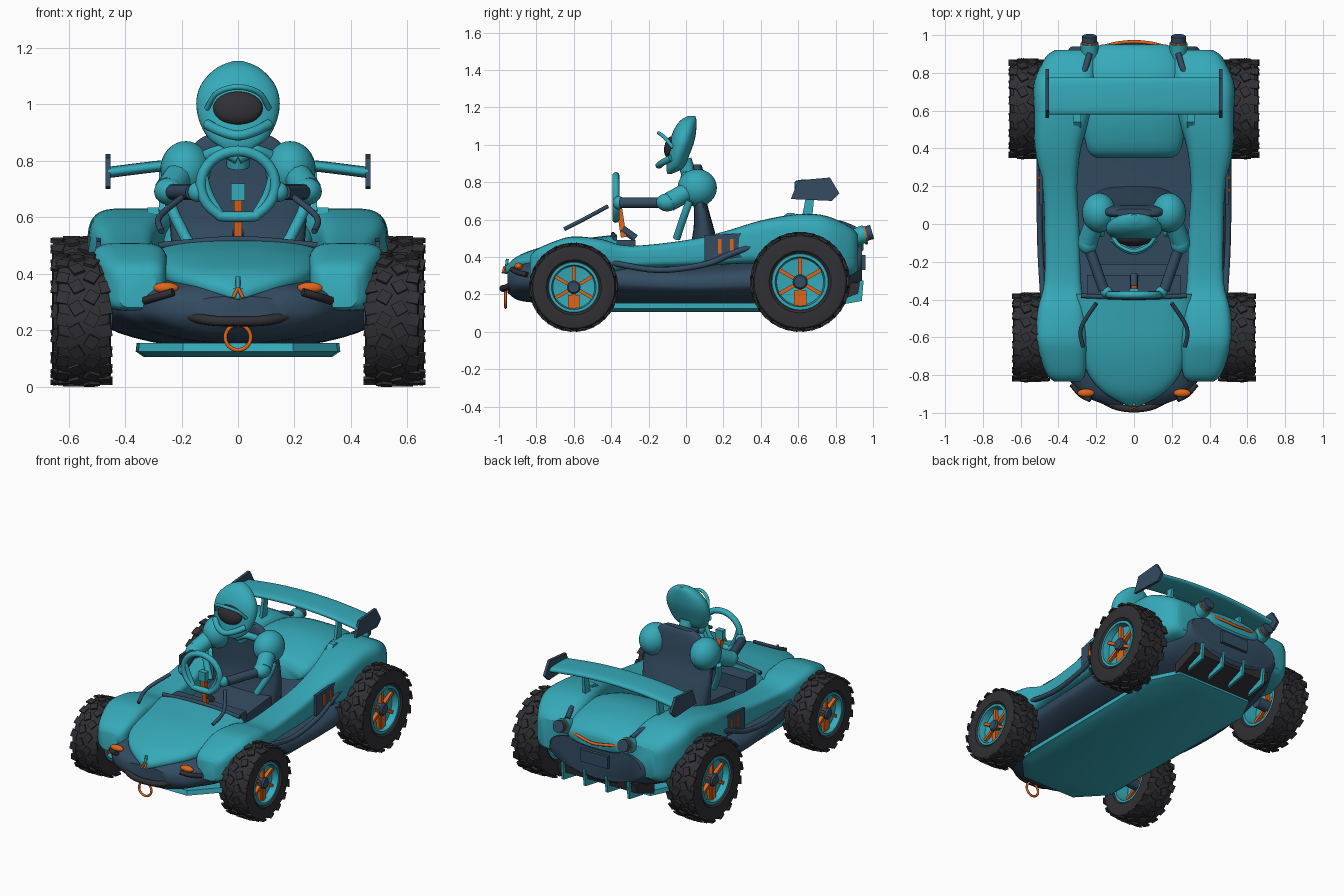
import bpy, bmesh, math
from mathutils import Matrix

if "Cube" in bpy.data.objects:
    bpy.data.objects.remove(bpy.data.objects["Cube"])

def material(name, rgb):
    m = bpy.data.materials.new(name)
    m.diffuse_color = (*rgb, 1)
    m.use_nodes = True
    m.node_tree.nodes["Principled BSDF"].inputs["Base Color"].default_value = m.diffuse_color
    return m

TEAL = material("teal paint", (0.036, 0.40, 0.485))
NAVY = material("slate navy", (0.033, 0.072, 0.12))
ORANGE = material("orange", (0.74, 0.13, 0.011))
BLACK = material("tyre black", (0.03, 0.03, 0.035))

def finish(name, bm, mat):
    bmesh.ops.recalc_face_normals(bm, faces=bm.faces[:])
    me = bpy.data.meshes.new(name)
    bm.to_mesh(me)
    bm.free()
    me.materials.append(mat)
    ob = bpy.data.objects.new(name, me)
    bpy.context.collection.objects.link(ob)
    return ob

def smooth_rows(rows, k=4):
    """Catmull-Rom interpolation through rows of numbers."""
    p = [rows[0]] + list(rows) + [rows[-1]]
    out = []
    for i in range(1, len(p) - 2):
        for j in range(k):
            t = j / k
            out.append([0.5 * (2*b + (c-a)*t + (2*a-5*b+4*c-d)*t*t + (3*b-a-3*c+d)*t**3)
                        for a, b, c, d in zip(p[i-1], p[i], p[i+1], p[i+2])])
    return out + [list(rows[-1])]

def skin(name, rings, mat, closed=False):
    bm = bmesh.new()
    vs = [[bm.verts.new(p) for p in r] for r in rings]
    n = len(vs[0])
    for a, b in zip(vs, vs[1:] + vs[:1] if closed else vs[1:]):
        for i in range(n):
            bm.faces.new((a[i], a[(i+1) % n], b[(i+1) % n], b[i]))
    if not closed:
        bm.faces.new(vs[0])
        bm.faces.new(vs[-1])
    return finish(name, bm, mat)

def loft(name, rows, mat, axis="Y", power=2.5, side=1, low=None, segs=36):
    """Rows: position, a0, a1, b0, b1 of rounded-box sections along an axis."""
    rings = []
    for pos, a0, a1, b0, b1 in smooth_rows(rows):
        ring = []
        for i in range(segs):
            t = 2 * math.pi * i / segs
            c, s = math.cos(t), math.sin(t)
            e = 2 / (low if low and s < 0 else power)
            a = (a0+a1)/2 + (a1-a0)/2 * math.copysign(abs(c)**e, c)
            b = (b0+b1)/2 + (b1-b0)/2 * math.copysign(abs(s)**e, s)
            v = {"X": (pos, a, b), "Y": (a, pos, b), "Z": (a, b, pos)}[axis]
            ring.append((v[0] * side, v[1], v[2]))
        rings.append(ring)
    return skin(name, rings, mat)

def tube(name, pts, r, mat, cyclic=False, side=1):
    pts = [(x * side, y, z) for x, y, z in pts]
    if len(pts) > 2 and not cyclic:
        pts = smooth_rows(pts, 5)
    cu = bpy.data.curves.new(name, "CURVE")
    cu.dimensions = "3D"
    cu.bevel_depth, cu.bevel_resolution, cu.use_fill_caps = r, 4, True
    sp = cu.splines.new("POLY")
    sp.points.add(len(pts) - 1)
    for q, p in zip(sp.points, pts):
        q.co = (*p, 1)
    sp.use_cyclic_u = cyclic
    tmp = bpy.data.objects.new(name, cu)
    bpy.context.collection.objects.link(tmp)
    dg = bpy.context.evaluated_depsgraph_get()
    me = bpy.data.meshes.new_from_object(tmp.evaluated_get(dg))
    bpy.data.objects.remove(tmp)
    me.materials.clear()
    me.materials.append(mat)
    ob = bpy.data.objects.new(name, me)
    bpy.context.collection.objects.link(ob)
    return ob

def box(name, loc, size, mat, tilt=0):
    bm = bmesh.new()
    m = Matrix.Translation(loc) @ Matrix.Rotation(tilt, 4, "X") @ Matrix.Diagonal((*size, 1))
    bmesh.ops.create_cube(bm, size=1, matrix=m)
    return finish(name, bm, mat)

def ball(name, loc, size, mat, tilt=0):
    bm = bmesh.new()
    m = Matrix.Translation(loc) @ Matrix.Rotation(tilt, 4, "X") @ Matrix.Diagonal((*size, 1))
    bmesh.ops.create_uvsphere(bm, u_segments=28, v_segments=16, radius=1, matrix=m)
    return finish(name, bm, mat)

def side_plate(name, yz, x, w, mat):
    return skin(name, [[(x + d, y, z) for y, z in yz] for d in (-w/2, w/2)], mat)

def circle(c, rx, rz, n=32):
    return [(c[0] + rx*math.cos(2*math.pi*i/n), c[1], c[2] + rz*math.sin(2*math.pi*i/n)) for i in range(n)]

def lathe(name, profile, c, side, mat, n=48, closed=False):
    return skin(name, [[(side*(c[0]+x), c[1] + r*math.sin(2*math.pi*i/n), c[2] + r*math.cos(2*math.pi*i/n))
                        for i in range(n)] for x, r in profile], mat, closed)

def wheel(tag, c, R, side):
    lathe(tag + "_tyre", [(-.08, .54*R), (-.093, .6*R), (-.096, .8*R), (-.09, .92*R), (-.075, .96*R), (.075, .96*R),
                          (.09, .92*R), (.096, .8*R), (.093, .62*R), (.075, .55*R)], c, side, BLACK, closed=True)
    lathe(tag + "_rim", [(.0, .1*R), (.0, .46*R), (-.085, .5*R), (-.085, .56*R), (.08, .57*R), (.086, .56*R), (.086, .5*R),
                         (.045, .47*R), (.035, .1*R)], c, side, TEAL)
    lathe(tag + "_hub", [(-.1, .13*R), (.07, .15*R), (.08, .12*R)], c, side, NAVY, 20)
    # staggered tread blocks
    bm = bmesh.new()
    for row, x, turn, r in ((0, -.076, .2, .955), (1, -.027, -.5, .975), (0, .027, .5, .975), (1, .076, -.2, .955)):
        for i in range(18):
            m = (Matrix.Translation((side*(c[0]+x), c[1], c[2])) @ Matrix.Rotation((i + row/2)*2*math.pi/18, 4, "X")
                 @ Matrix.Translation((0, 0, r*R)) @ Matrix.Rotation(turn, 4, "Z")
                 @ Matrix.Diagonal((.042, .19*R, .045*R, 1)))
            bmesh.ops.create_cube(bm, size=1, matrix=m)
    finish(tag + "_tread", bm, BLACK)
    # spokes and brake block, showing on both faces
    for i in range(6):
        a = i * math.pi / 3
        box(tag + "_spoke", (side*(c[0]+.02), c[1] + .31*R*math.sin(a), c[2] + .31*R*math.cos(a)),
            (.085, .075*R, .38*R), ORANGE, -a)
    box(tag + "_brake", (side*(c[0]+.02), c[1], c[2] - .32*R), (.08, .25*R, .3*R), ORANGE)

# lower tub, floor pan, hood and engine cover
tub = [(-.955, .16, .21, .32), (-.9, .28, .17, .36), (-.8, .36, .155, .385), (-.7, .42, .15, .39), (-.37, .46, .14, .38),
       (0, .495, .13, .36), (.35, .495, .13, .38), (.7, .44, .15, .42), (.9, .36, .21, .46), (.94, .33, .24, .47)]
loft("lower_tub", [(y, -w, w, a, b) for y, w, a, b in tub], NAVY, power=3, low=1.8)
pan = [(-.2, -.83), (.2, -.83), (.36, -.66), (.37, .6), (.28, .78), (-.28, .78), (-.37, .6), (-.36, -.66)]
skin("floor_pan", [[(x*k, y*k, z) for x, y in pan] for k, z in ((.9, .105), (.98, .125), (.97, .155))], TEAL)
hood = [(-.965, .03, .31, .35), (-.9, .15, .325, .405), (-.8, .24, .33, .445), (-.65, .29, .34, .485),
        (-.5, .31, .36, .505), (-.37, .31, .38, .52)]
loft("hood", [(y, -w, w, a, b) for y, w, a, b in hood], TEAL)
cover = [(.35, .2, .42, .5), (.4, .25, .42, .56), (.6, .28, .42, .615), (.8, .27, .4, .6), (.92, .22, .42, .55), (.95, .17, .44, .51)]
loft("engine_cover", [(y, -w, w, a, b) for y, w, a, b in cover], TEAL)

# continuous fenders and shoulders
fender = [(-.835, .29, .42, .28, .40), (-.8, .26, .46, .27, .44), (-.7, .25, .5, .27, .485), (-.6, .25, .52, .28, .51),
          (-.45, .26, .51, .3, .495), (-.3, .28, .475, .34, .46), (0, .29, .475, .35, .49), (.2, .3, .485, .36, .535),
          (.4, .28, .525, .36, .595), (.6, .22, .53, .3, .63), (.75, .2, .53, .28, .62), (.88, .2, .47, .3, .56),
          (.92, .22, .42, .33, .52)]
for s in (-1, 1):
    loft("fender_shoulder", fender, TEAL, power=4.2, side=s)
    wheel("front_wheel", (.545, -.6, .238), .238, s)
    wheel("rear_wheel", (.563, .61, .267), .267, s)
    # side pipe and door panel
    tube("side_pipe", [(.48, -.4, .37), (.495, -.15, .33), (.5, .1, .36), (.5, .25, .42), (.5, .42, .48)], .016, NAVY, side=s)
    side_plate("door_panel", [(.1, .38), (.33, .40), (.33, .53), (.1, .515)], s*.493, .016, NAVY)
    for y in (.18, .245):
        side_plate("panel_mark", [(y-.01, .42), (y+.01, .42), (y+.01, .495), (y-.01, .495)], s*.504, .006, ORANGE)
    # lights and front bars
    ball("front_light", (s*.255, -.895, .35), (.045, .022, .02), ORANGE)
    tube("front_bar", [(.23, -.93, .335), (.28, -.905, .32), (.33, -.85, .305)], .014, BLACK, side=s)
    tube("windscreen_bar", [(.2, -.42, .67), (.28, -.55, .6), (.27, -.65, .55)], .011, NAVY, side=s)
    # exhausts
    tube("exhaust_pipe", [(.29, .77, .57), (.26, .82, .58), (.235, .9, .55)], .016, NAVY, side=s)
    for nm, a, b, r, m in (("exhaust_body", .88, .958, .048, TEAL), ("exhaust_ring", .955, .965, .042, ORANGE),
                           ("exhaust_tip", .962, .995, .039, NAVY)):
        tube(nm, [(.235, a, .50 + (a-.88)*.3), (.235, b, .50 + (b-.88)*.3)], r, m, side=s)
    # wing mounts
    side_plate("wing_strut", [(.61, .56), (.67, .56), (.69, .77), (.65, .77)], s*.27, .018, TEAL)
    side_plate("deck_fin", [(.42, .52), (.58, .55), (.58, .635), (.54, .635)], s*.3, .04, TEAL)
    side_plate("wing_end_plate", [(.56, .71), (.6, .81), (.77, .825), (.82, .74), (.78, .70)], s*.46, .018, NAVY)
loft("rear_wing", [(x, .58, .775, .775 - .17*x*x, .815 - .17*x*x) for x in (-.46, -.23, 0, .23, .46)], TEAL, "X", 3)

# nose details
tube("bumper", [(-.185, -.92, .255), (-.1, -.965, .235), (0, -.98, .232), (.1, -.965, .235), (.185, -.92, .255)], .018, BLACK)
tube("tow_ring", circle((0, -.965, .175), .045, .045), .007, ORANGE, True)
for s in (-1, 1):
    tube("nose_emblem", [(0, -.97, .35), (.018, -.98, .315)], .006, ORANGE, side=s)
tube("nose_pin", [(0, -.965, .31), (0, -.955, .39)], .008, TEAL)
tube("cowl_lip", [(-.28, -.38, .50), (0, -.39, .522), (.28, -.38, .50)], .012, NAVY)

# tail details
tube("tail_strip", [(-.18, .935, .495), (-.09, .957, .485), (0, .965, .475), (.09, .957, .485), (.18, .935, .495)], .009, ORANGE)
box("tail_plate", (0, .95, .37), (.2, .02, .08), NAVY)
skin("diffuser", [[(x, y, z) for y, z in ((.74, .135), (.92, .205), (.93, .265), (.74, .25))] for x in (-.29, .29)], BLACK)
for i in (-1.5, -.5, .5, 1.5):
    side_plate("diffuser_fin", [(.8, .14), (.94, .165), (.95, .275), (.9, .275)], i*.16, .016, TEAL)

# cockpit
box("dashboard", (0, -.32, .44), (.5, .1, .1), NAVY)
loft("seat_back", [(.36, -.22, .22, .0, .2), (.55, -.24, .24, .04, .15), (.7, -.24, .24, .04, .11), (.8, -.2, .2, .035, .1),
                   (.87, -.145, .145, .035, .09), (.895, -.1, .1, .04, .08)], NAVY, "Z", 3)
box("seat_cushion", (0, -.08, .4), (.42, .26, .09), NAVY, .1)
tube("gear_lever", [(0, -.27, .5), (0, -.34, .55)], .02, NAVY)
box("steering_column", (0, -.345, .585), (.03, .03, .16), ORANGE, .15)
box("steering_hub", (0, -.36, .69), (.05, .035, .06), TEAL)
# rounded wheel with a flat bottom
rim = [(x, y, max(z, .602)) for x, y, z in circle((0, -.375, .715), .132, .12)]
rim = [(x*1.25 if z < .61 else x, y, z) for x, y, z in rim]
tube("steering_wheel", rim, .019, TEAL, True)
for s in (-1, 1):
    tube("steering_spoke", [(.12, -.375, .75), (.1, -.37, .68), (.06, -.375, .61)], .013, TEAL, side=s)
    # driver arms and harness
    ball("shoulder", (s*.185, .06, .77), (.09, .105, .1), TEAL)
    tube("upper_arm", [(.2, .03, .76), (.245, -.09, .695)], .052, TEAL, side=s)
    ball("elbow", (s*.245, -.1, .692), (.052, .06, .048), TEAL)
    tube("forearm", [(.24, -.12, .69), (.16, -.35, .69)], .028, NAVY, side=s)
    ball("hand", (s*.145, -.36, .69), (.032, .03, .035), TEAL)
    tube("harness_strap", [(.25, .02, .7), (.23, -.01, .62), (.17, -.05, .5)], .02, TEAL, side=s)
    tube("collar", [(.13, .04, .81), (.06, .0, .835), (0, -.01, .81)], .022, TEAL, side=s)

# driver head, raked backwards
tube("neck", [(0, .035, .78), (0, -.01, .92)], .04, TEAL)
helmet = [(.845, .05, -.1, -.075), (.88, .105, -.105, -.01), (.95, .14, -.095, .02), (1.02, .147, -.085, .045),
          (1.08, .125, -.065, .055), (1.13, .075, -.03, .056), (1.153, .02, .01, .05)]
loft("helmet", [(z, -w, w, a, b) for z, w, a, b in helmet], TEAL, "Z", 2.2)
ball("visor", (0, -.083, .987), (.088, .033, .06), BLACK, -.2)
tube("visor_peak", [(-.11, -.07, .985), (-.075, -.115, 1.04), (0, -.145, 1.062), (.075, -.115, 1.04), (.11, -.07, .985)], .010, TEAL)
tube("chin_guard", [(-.11, -.08, .93), (-.06, -.125, .905), (0, -.145, .89), (.06, -.125, .905), (.11, -.08, .93)], .018, TEAL)

# smooth shading with crisp edges
bpy.ops.object.select_all(action="DESELECT")
for ob in bpy.context.collection.objects:
    ob.select_set(True)
    bpy.context.view_layer.objects.active = ob
bpy.ops.object.shade_smooth_by_angle(angle=math.radians(35))
